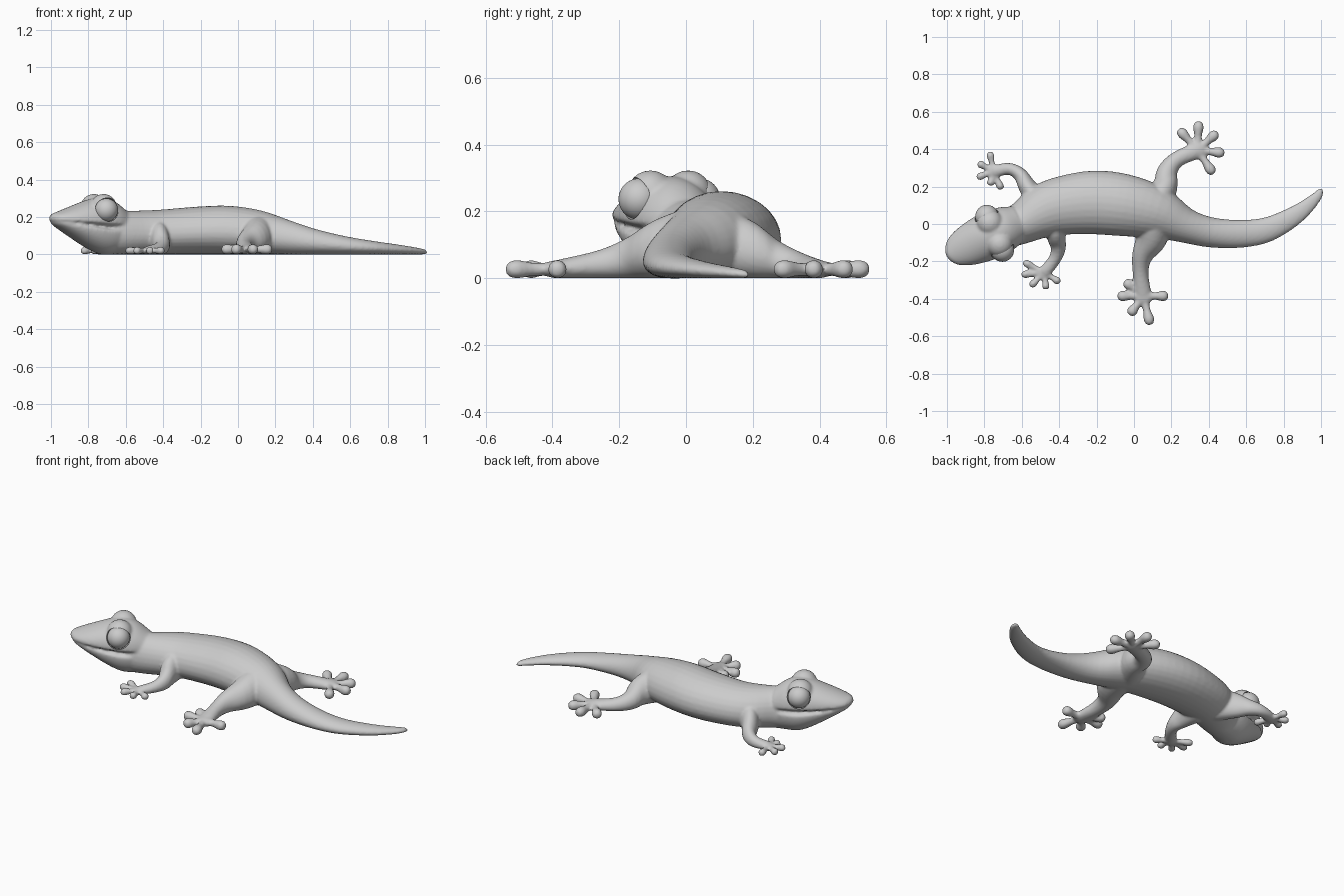
import bpy, bmesh, math
from mathutils import Vector, Matrix

default = bpy.data.objects.get("Cube")
if default:
    bpy.data.objects.remove(default, do_unlink=True)

grey = bpy.data.materials.new("plain grey")
grey.use_nodes = True
grey.diffuse_color = (0.6, 0.6, 0.6, 1)
grey.node_tree.nodes["Principled BSDF"].inputs["Base Color"].default_value = grey.diffuse_color


def resample(stations, steps):
    """Catmull-Rom curve through the stations."""
    pts = [Vector(s) for s in stations]
    pts = [2 * pts[0] - pts[1]] + pts + [2 * pts[-1] - pts[-2]]
    out = []
    for a, b, c, d in zip(pts, pts[1:], pts[2:], pts[3:]):
        for i in range(steps):
            t = i / steps
            out.append(0.5 * (2 * b + (c - a) * t + (2 * a - 5 * b + 4 * c - d) * t ** 2
                              + (3 * b - a - 3 * c + d) * t ** 3))
    return out + [pts[-2]]


def loft(bm, stations, steps=4, sides=28):
    """Skin of upright oval sections: x, y, half width, top, widest height, bottom."""
    path = resample(stations, steps)
    rings = []
    for i, (x, y, width, top, mid, low) in enumerate(path):
        ahead, behind = path[min(i + 1, len(path) - 1)], path[max(i - 1, 0)]
        side = Vector((behind[1] - ahead[1], ahead[0] - behind[0])).normalized()
        ring = []
        for k in range(sides):
            a = math.tau * k / sides
            s, c = math.sin(a), math.cos(a) * max(width, 0.002)
            z = mid + s * ((top - mid) if s > 0 else (mid - low))
            ring.append(bm.verts.new((x + side.x * c, y + side.y * c, max(z, 0))))
        rings.append(ring)
    for r, q in zip(rings, rings[1:]):
        for k in range(sides):
            n = (k + 1) % sides
            bm.faces.new((r[k], r[n], q[n], q[k]))
    bm.faces.new(rings[0][::-1])
    bm.faces.new(rings[-1])


def grounded(stations, belly=0.45):
    """Sections that rest on the ground."""
    return [(x, y, w, top, top * belly, 0) for x, y, w, top in stations]


def limb(bm, stations, toes, thick):
    """Leg with a rounded palm and five club-ended toes."""
    loft(bm, grounded(stations))
    palm = Vector(stations[-1][:2])
    bmesh.ops.create_uvsphere(bm, u_segments=20, v_segments=12, radius=1, matrix=
                              Matrix.Translation((*palm, thick)) @
                              Matrix.Diagonal((thick * 1.9, thick * 1.9, thick, 1)))
    for tip in toes:
        reach = Vector(tip) - palm
        outline = [(0, 0.8), (0.5, 0.75), (0.8, 1.05), (0.95, 0.95), (1.04, 0.6), (1.07, 0.1)]
        loft(bm, [(*(palm + reach * t), thick * w, thick * (1 + w), thick, thick * (1 - w))
                  for t, w in outline], 3, 16)


def finish(obj, angle):
    obj.data.materials.clear()
    obj.data.materials.append(grey)
    bpy.ops.object.select_all(action="DESELECT")
    obj.select_set(True)
    bpy.context.view_layer.objects.active = obj
    bpy.ops.object.shade_smooth_by_angle(angle=math.radians(angle))


def new_object(name, bm):
    bmesh.ops.recalc_face_normals(bm, faces=bm.faces)
    mesh = bpy.data.meshes.new(name)
    bm.to_mesh(mesh)
    bm.free()
    obj = bpy.data.objects.new(name, mesh)
    bpy.context.scene.collection.objects.link(obj)
    return obj


# Head frame: forward and rightward distances from the point between the eyes
forward, right = Vector((-0.91, -0.42)), Vector((0.42, -0.91))


def head_point(u, v):
    return Vector((-0.745, -0.05)) + forward * u + right * v


def ball(bm, u, v, z, radius):
    bmesh.ops.create_uvsphere(bm, u_segments=40, v_segments=24, radius=radius,
                              matrix=Matrix.Translation((*head_point(u, v), z)))


skin = bmesh.new()

# Trunk and curving tail
loft(skin, grounded([
    (-0.73, -0.04, 0.1, 0.25), (-0.61, 0, 0.11, 0.234), (-0.5, 0.06, 0.14, 0.235),
    (-0.4, 0.095, 0.155, 0.24), (-0.22, 0.115, 0.17, 0.255), (-0.05, 0.1, 0.166, 0.26),
    (0.12, 0.06, 0.14, 0.235), (0.28, -0.01, 0.093, 0.18), (0.42, -0.046, 0.08, 0.134),
    (0.58, -0.052, 0.074, 0.096), (0.72, -0.027, 0.066, 0.072), (0.87, 0.052, 0.05, 0.05),
    (0.97, 0.138, 0.03, 0.033), (0.997, 0.178, 0.016, 0.024), (1, 0.19, 0.004, 0.014)]))

# Skull above the mouth line, jaw and throat below it: forward, width, top, mouth, bottom
profile = [(0.284, 0.012, 0.2, 0.187, 0.178), (0.272, 0.042, 0.215, 0.183, 0.16),
           (0.24, 0.077, 0.228, 0.178, 0.138), (0.165, 0.108, 0.256, 0.168, 0.09),
           (0.065, 0.126, 0.292, 0.155, 0.03), (-0.01, 0.126, 0.306, 0.146, 0),
           (-0.08, 0.116, 0.288, 0.144, 0), (-0.15, 0.09, 0.238, 0.14, 0)]
skull, jaw = [], []
for u, w, top, mouth, low in profile:
    skull.append((*head_point(u, 0), w, top, mouth + 0.16 * (top - mouth), mouth - 0.004))
    jaw.append((*head_point(u - 0.006, 0), w * 0.95, mouth + 0.004, mouth - 0.16 * (mouth - low), low))
loft(skin, skull, 5, 40)
loft(skin, jaw, 5, 40)

# Brows around the eyes
for v in (-0.062, 0.062):
    ball(skin, 0, v, 0.252, 0.071)

# Front legs
limb(skin, [(-0.5, 0.1, 0.07, 0.2), (-0.57, 0.2, 0.048, 0.15), (-0.61, 0.265, 0.037, 0.095),
            (-0.67, 0.295, 0.032, 0.065), (-0.75, 0.28, 0.034, 0.045)],
     [(-0.77, 0.38), (-0.83, 0.325), (-0.835, 0.25), (-0.77, 0.21), (-0.71, 0.19)], 0.02)
limb(skin, [(-0.43, 0.03, 0.07, 0.2), (-0.415, -0.07, 0.05, 0.16), (-0.405, -0.13, 0.04, 0.1),
            (-0.425, -0.19, 0.033, 0.065), (-0.48, -0.26, 0.034, 0.045)],
     [(-0.585, -0.205), (-0.595, -0.27), (-0.55, -0.33), (-0.47, -0.345), (-0.4, -0.31)], 0.02)

# Hind legs
limb(skin, [(0.1, 0.08, 0.1, 0.22), (0.165, 0.2, 0.068, 0.17), (0.178, 0.28, 0.055, 0.11),
            (0.23, 0.345, 0.043, 0.075), (0.34, 0.395, 0.045, 0.055)],
     [(0.245, 0.5), (0.345, 0.54), (0.44, 0.485), (0.475, 0.38), (0.42, 0.275)], 0.027)
limb(skin, [(0.11, 0.03, 0.1, 0.22), (0.09, -0.08, 0.085, 0.18), (0.045, -0.17, 0.056, 0.125),
            (0.035, -0.26, 0.042, 0.085), (0.05, -0.385, 0.045, 0.055)],
     [(-0.045, -0.31), (-0.08, -0.385), (-0.02, -0.48), (0.085, -0.53), (0.175, -0.385)], 0.027)

# Fuse the parts into one skin, then hollow out the eye sockets
body = new_object("body", skin)
fuse = body.modifiers.new("fuse", "REMESH")
fuse.mode, fuse.voxel_size = "VOXEL", 0.008
soften = body.modifiers.new("soften", "SMOOTH")
soften.factor, soften.iterations = 0.5, 4
cutters = []
for name, v in (("left_eye", -0.099), ("right_eye", 0.099)):
    socket = bmesh.new()
    ball(socket, 0, v, 0.237, 0.066)
    cutter = new_object(name + "_socket", socket)
    cutter.hide_render = True
    cutters.append(cutter)
    cut = body.modifiers.new("socket", "BOOLEAN")
    cut.operation, cut.object = "DIFFERENCE", cutter
    globe = bmesh.new()
    ball(globe, 0, v, 0.237, 0.062)
    finish(new_object(name, globe), 60)

bpy.context.view_layer.update()
graph = bpy.context.evaluated_depsgraph_get()
baked = bpy.data.meshes.new_from_object(body.evaluated_get(graph))
body.modifiers.clear()
body.data = baked
for cutter in cutters:
    bpy.data.objects.remove(cutter, do_unlink=True)
finish(body, 50)
